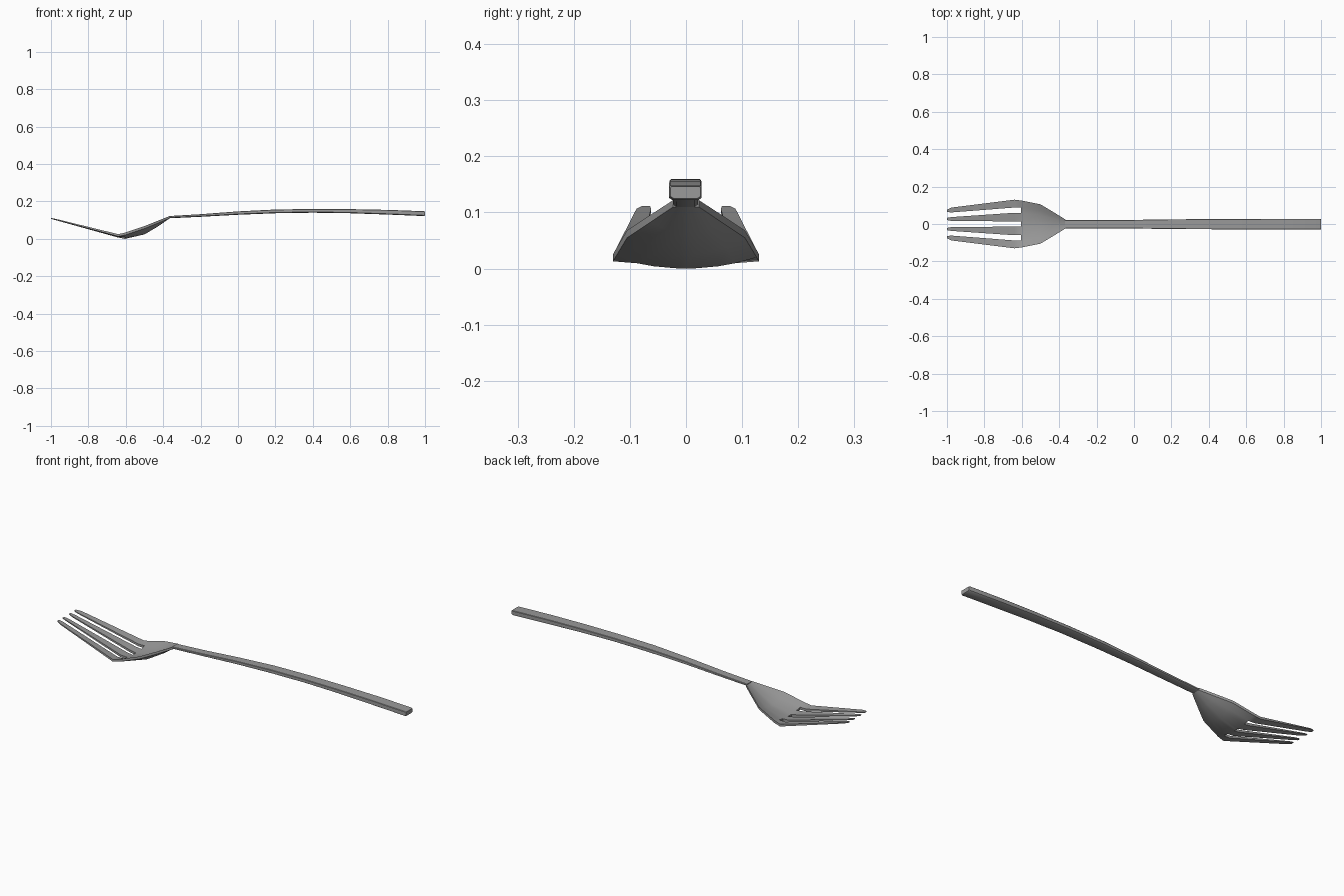
import bpy, bmesh

if "Cube" in bpy.data.objects:
    bpy.data.objects.remove(bpy.data.objects["Cube"])

# Dark steel grey
steel = bpy.data.materials.new("dark_steel")
steel.diffuse_color = (0.32, 0.32, 0.32, 1)
steel.use_nodes = True
steel.node_tree.nodes["Principled BSDF"].inputs["Base Color"].default_value = steel.diffuse_color


def finish(bm, name):
    bmesh.ops.recalc_face_normals(bm, faces=bm.faces[:])
    mesh = bpy.data.meshes.new(name)
    bm.to_mesh(mesh)
    bm.free()
    mesh.materials.append(steel)
    obj = bpy.data.objects.new(name, mesh)
    bpy.context.collection.objects.link(obj)
    bpy.ops.object.select_all(action='DESELECT')
    obj.select_set(True)
    bpy.context.view_layer.objects.active = obj
    bpy.ops.object.shade_smooth_by_angle(angle=0.6)
    return obj


# Head stations: x, half width, centre height, rim height, thickness
FRACTIONS = (1, 0.69, 0.46, 0.11)
rows = [(-1.0, (0.077, 0.064, 0.033, 0.021), 0.111, 0.112, 0.004),
        (-0.975, (0.088, 0.062, 0.037, 0.016), 0.105, 0.107, 0.005),
        (-0.64, (0.130, 0.088, 0.060, 0.014), 0.019, 0.025, 0.012)]
for x, half, zc, ze, t in [(-0.605, 0.126, 0.013, 0.033, 0.013),
                           (-0.5, 0.105, 0.037, 0.068, 0.013),
                           (-0.43, 0.063, 0.078, 0.096, 0.013),
                           (-0.365, 0.023, 0.122, 0.122, 0.012)]:
    rows.append((x, [half * f for f in FRACTIONS], zc, ze, t))

# Head and four tines: curved sheet with open slots, then thickened
bm = bmesh.new()
depth = {}
grid = []
for x, half, zc, ze, t in rows:
    ys = [-v for v in half] + [0] + list(reversed(half))
    depth[x] = t
    grid.append([bm.verts.new((x, y, zc + (ze - zc) * (y / half[0]) ** 2)) for y in ys])
SLOTS = (1, 3, 4, 6)
for i in range(len(grid) - 1):
    for j in range(8):
        if i < 3 and j in SLOTS:
            continue
        bm.faces.new((grid[i][j], grid[i + 1][j], grid[i + 1][j + 1], grid[i][j + 1]))
bmesh.ops.delete(bm, geom=[v for v in bm.verts if not v.link_faces], context='VERTS')
result = bmesh.ops.extrude_face_region(bm, geom=bm.faces[:], use_keep_orig=True)
for v in result['geom']:
    if isinstance(v, bmesh.types.BMVert):
        v.co.z -= depth[min(depth, key=lambda k: abs(k - v.co.x))]
finish(bm, "fork_head")

# Handle: arched bar lofted through chamfered sections (x, half width, bottom, top)
stations = [(-0.37, 0.022, 0.110, 0.122), (-0.2, 0.022, 0.118, 0.132),
            (0.0, 0.023, 0.129, 0.147), (0.2, 0.026, 0.137, 0.157),
            (0.4, 0.027, 0.140, 0.160), (0.6, 0.028, 0.137, 0.159),
            (0.8, 0.029, 0.130, 0.155), (0.993, 0.029, 0.122, 0.148),
            (1.0, 0.027, 0.125, 0.146)]
bm = bmesh.new()
rings = []
for x, w, b, t in stations:
    c = 0.004
    section = [(-w, b + c), (-w + 1.5 * c, b), (w - 1.5 * c, b), (w, b + c),
               (w, t - c / 2), (w - c / 2, t), (-w + c / 2, t), (-w, t - c / 2)]
    rings.append([bm.verts.new((x, y - 0.001, z)) for y, z in section])
for a, b in zip(rings, rings[1:]):
    for k in range(8):
        bm.faces.new((a[k], a[(k + 1) % 8], b[(k + 1) % 8], b[k]))
bm.faces.new(rings[0])
bm.faces.new(rings[-1])
finish(bm, "fork_handle")
